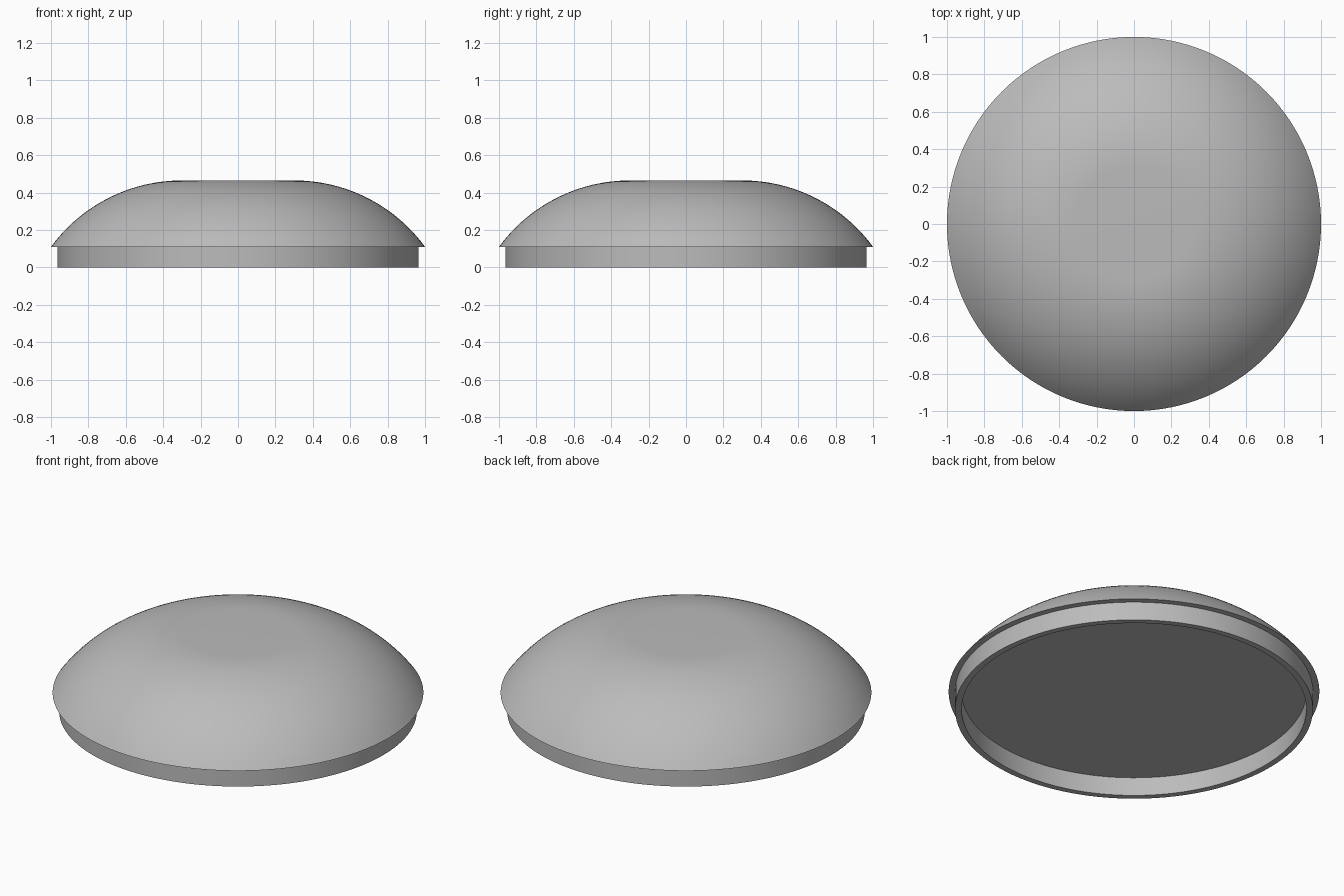
import bpy
import bmesh
from math import sqrt, asin, sin, cos, radians
from mathutils import Matrix, Vector

cube = bpy.data.objects.get("Cube")
if cube:
    bpy.data.objects.remove(cube, do_unlink=True)

SEGMENTS = 128
RIM_Z, TOP_Z = 0.11, 0.465
FLAT_R = 0.30

grey = bpy.data.materials.new("plain grey")
grey.use_nodes = True
COLOR = (0.5, 0.5, 0.5, 1)
grey.diffuse_color = COLOR
grey.node_tree.nodes["Principled BSDF"].inputs["Base Color"].default_value = COLOR


def lathe(name, profile, closed=False):
    """Spin an (r, z) profile around the z axis into a solid."""
    bm = bmesh.new()
    verts = [bm.verts.new((r, 0, z)) for r, z in profile]
    pairs = list(zip(verts, verts[1:]))
    if closed:
        pairs.append((verts[-1], verts[0]))
    edges = [bm.edges.new(p) for p in pairs]
    bmesh.ops.spin(bm, geom=verts + edges, axis=(0, 0, 1), cent=(0, 0, 0),
                   angle=radians(360), steps=SEGMENTS)
    bmesh.ops.remove_doubles(bm, verts=bm.verts, dist=0.0001)
    bmesh.ops.recalc_face_normals(bm, faces=bm.faces)
    mesh = bpy.data.meshes.new(name)
    bm.to_mesh(mesh)
    bm.free()
    mesh.materials.append(grey)
    obj = bpy.data.objects.new(name, mesh)
    bpy.context.collection.objects.link(obj)
    bpy.ops.object.select_all(action='DESELECT')
    obj.select_set(True)
    bpy.context.view_layer.objects.active = obj
    bpy.ops.object.shade_smooth_by_angle(angle=radians(30))
    return obj


# Dome: flat base, circular-arc shoulder tangent to a flat top
run, rise = 1 - FLAT_R, TOP_Z - RIM_Z
radius = (run ** 2 + rise ** 2) / (2 * rise)
sweep = asin(run / radius)
STEPS = 24
arc = [(FLAT_R + radius * sin(sweep * i / STEPS),
        TOP_Z - radius + radius * cos(sweep * i / STEPS))
       for i in range(STEPS, -1, -1)]
lathe("dome", [(0, RIM_Z)] + arc + [(0, TOP_Z)])

# Thin collar hanging below the dome, set in from the rim
OUTER, INNER = 0.965, 0.93
lathe("collar", [(OUTER, 0), (OUTER, RIM_Z), (INNER, RIM_Z), (INNER, 0)], closed=True)
